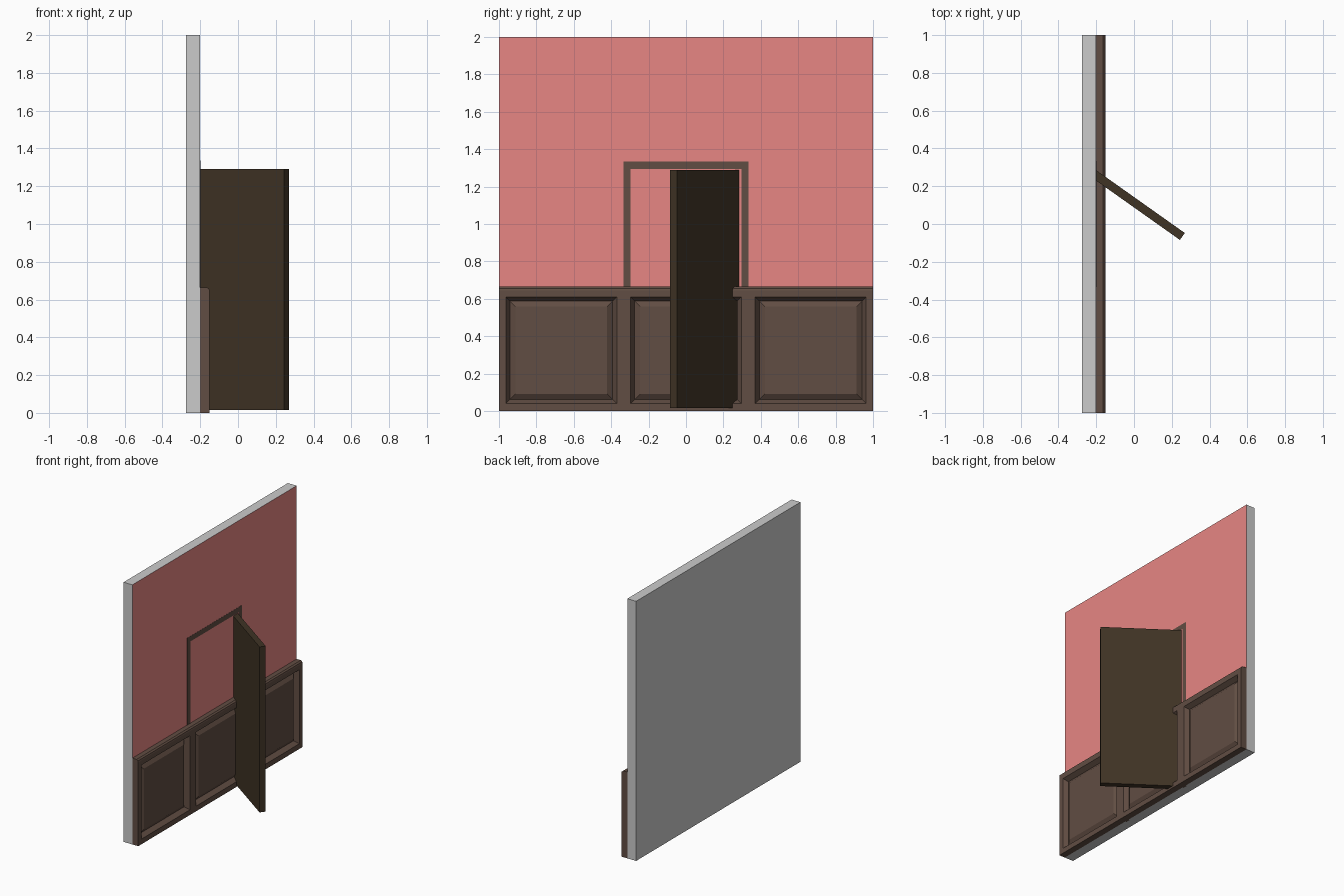
import bpy, bmesh, math

if "Cube" in bpy.data.objects:
    bpy.data.objects.remove(bpy.data.objects["Cube"])


def material(name, rgb):
    m = bpy.data.materials.new(name)
    m.diffuse_color = (*rgb, 1)
    m.use_nodes = True
    m.node_tree.nodes["Principled BSDF"].inputs["Base Color"].default_value = m.diffuse_color
    return m


GREY = material("plain_grey", (0.8, 0.8, 0.8))
PINK = material("pink_paint", (0.8, 0.24, 0.23))
WOOD = material("panel_wood", (0.12, 0.075, 0.056))
DARK = material("door_wood", (0.05, 0.033, 0.018))


def finish(name, bm, mat):
    bmesh.ops.recalc_face_normals(bm, faces=bm.faces)
    me = bpy.data.meshes.new(name)
    bm.to_mesh(me)
    bm.free()
    me.materials.append(mat)
    ob = bpy.data.objects.new(name, me)
    bpy.context.collection.objects.link(ob)
    return ob


def prism(name, profile, y0, y1, mat):
    """Extrude an x/z profile along y."""
    bm = bmesh.new()
    face = bm.faces.new([bm.verts.new((x, y0, z)) for x, z in profile])
    ext = bmesh.ops.extrude_face_region(bm, geom=[face])
    moved = [g for g in ext["geom"] if isinstance(g, bmesh.types.BMVert)]
    bmesh.ops.translate(bm, verts=moved, vec=(0, y1 - y0, 0))
    return finish(name, bm, mat)


def box(name, x, y, z, mat):
    return prism(name, [(x[0], z[0]), (x[1], z[0]), (x[1], z[1]), (x[0], z[1])], *y, mat)


FACE, FRONT = -0.2, -0.15      # wall surface, wainscot front
Z0, Z1 = 0.04, 0.61            # panel opening heights

# Wall with one painted side
wall = box("wall", (-0.275, FACE), (-1, 1), (0, 2), GREY)
wall.data.materials.append(PINK)
for p in wall.data.polygons:
    if p.normal.x > 0.9:
        p.material_index = 1

# Wainscot rails, the upper one with a rounded nose
prism("top_rail", [(FACE, Z1), (FRONT, Z1), (FRONT, 0.645), (-0.153, 0.656),
                   (-0.164, 0.665), (FACE, 0.665)], -1, 1, WOOD)
box("bottom_rail", (FACE, FRONT), (-1, 1), (0, Z0), WOOD)

# Stiles between the panels
for y0, y1 in [(-1, -0.963), (-0.37, -0.297), (0.297, 0.37), (0.963, 1)]:
    box("stile", (FACE, FRONT), (y0, y1), (Z0, Z1), WOOD)


# Raised panels: slope into a groove, then back out to the field
def raised_panel(y0, y1):
    bm = bmesh.new()
    rings = []
    for d, x in [(0, FRONT), (0.022, -0.185), (0.052, -0.165)]:
        rings.append([bm.verts.new((x, y, z)) for y, z in (
            (y0 + d, Z0 + d), (y1 - d, Z0 + d), (y1 - d, Z1 - d), (y0 + d, Z1 - d))])
    for a, b in zip(rings, rings[1:]):
        for i in range(4):
            j = (i + 1) % 4
            bm.faces.new((a[i], a[j], b[j], b[i]))
    field = bm.faces.new(rings[-1])
    ob = finish("raised_panel", bm, WOOD)
    if ob.data.polygons[-1].normal.x < 0:
        ob.data.flip_normals()


for span in [(-0.963, -0.37), (-0.297, 0.297), (0.37, 0.963)]:
    raised_panel(*span)

# Door frame, almost flush with the wall
for s in (-1, 1):
    box("frame_jamb", (-0.21, -0.199), sorted((s * 0.297, s * 0.333)), (0, 1.295), WOOD)
box("frame_head", (-0.21, -0.199), (-0.333, 0.333), (1.295, 1.335), WOOD)

# Open door, swung out from its hinge
door = box("door", (-0.59, 0), (-0.0225, 0.0225), (0.015, 1.29), DARK)
door.location = (0.256, -0.066, 0)
door.rotation_euler.z = math.radians(-35.3)
